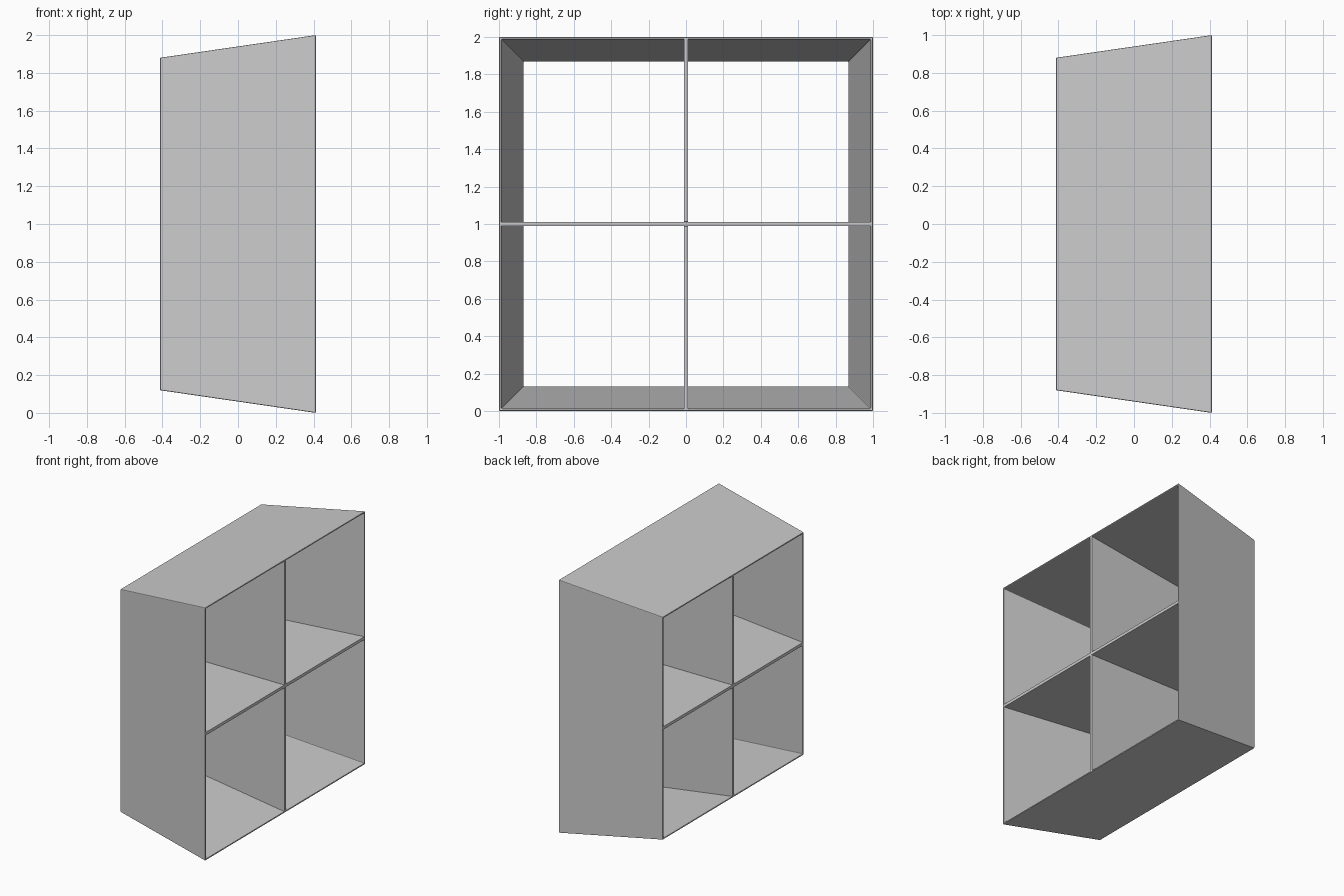
import bpy
import bmesh

cube = bpy.data.objects.get("Cube")
if cube:
    bpy.data.objects.remove(cube)

DEPTH = 0.413        # half depth along x
SMALL, LARGE = 0.88, 1.0   # half widths of the two open ends
WALL = 0.012
BOARD = 0.012        # half thickness of the dividers
MID = 1.0            # height of the centre

grey = bpy.data.materials.new("light grey")
grey.use_nodes = True
colour = (0.6, 0.6, 0.6, 1)
grey.diffuse_color = colour
grey.node_tree.nodes["Principled BSDF"].inputs["Base Color"].default_value = colour


def add_object(name, bm, bevel):
    bmesh.ops.recalc_face_normals(bm, faces=bm.faces)
    mesh = bpy.data.meshes.new(name)
    bm.to_mesh(mesh)
    bm.free()
    mesh.materials.append(grey)
    obj = bpy.data.objects.new(name, mesh)
    bpy.context.collection.objects.link(obj)
    mod = obj.modifiers.new("soft edges", "BEVEL")
    mod.width = bevel
    mod.segments = 2
    mod.limit_method = "ANGLE"
    return obj


def rectangle(bm, x, y0, y1, z0, z1):
    corners = ((y0, z0), (y1, z0), (y1, z1), (y0, z1))
    return [bm.verts.new((x, y, z + MID)) for y, z in corners]


def bridge(bm, a, b):
    for i in range(4):
        j = (i + 1) % 4
        bm.faces.new((a[i], a[j], b[j], b[i]))


def board(name, back, front):
    # solid slab between a rectangle at each open end
    bm = bmesh.new()
    a = rectangle(bm, -DEPTH, *back)
    b = rectangle(bm, DEPTH, *front)
    bridge(bm, a, b)
    bm.faces.new(a)
    bm.faces.new(b)
    return add_object(name, bm, 0.001)


# Tapered outer frame, open at both ends
bm = bmesh.new()
loops = []
for x, half in ((-DEPTH, SMALL), (DEPTH, LARGE)):
    for h in (half, half - WALL):
        loops.append(rectangle(bm, x, -h, h, -h, h))
outer_a, inner_a, outer_b, inner_b = loops
for a, b in ((outer_a, outer_b), (outer_b, inner_b),
             (inner_b, inner_a), (inner_a, outer_a)):
    bridge(bm, a, b)
add_object("outer_frame", bm, 0.005)

# Dividers, tapered to follow the frame
s, l = SMALL - WALL / 2, LARGE - WALL / 2
board("shelf", (-s, s, -BOARD, BOARD), (-l, l, -BOARD, BOARD))
board("upper_divider", (-BOARD, BOARD, BOARD, s), (-BOARD, BOARD, BOARD, l))
board("lower_divider", (-BOARD, BOARD, -s, -BOARD), (-BOARD, BOARD, -l, -BOARD))
